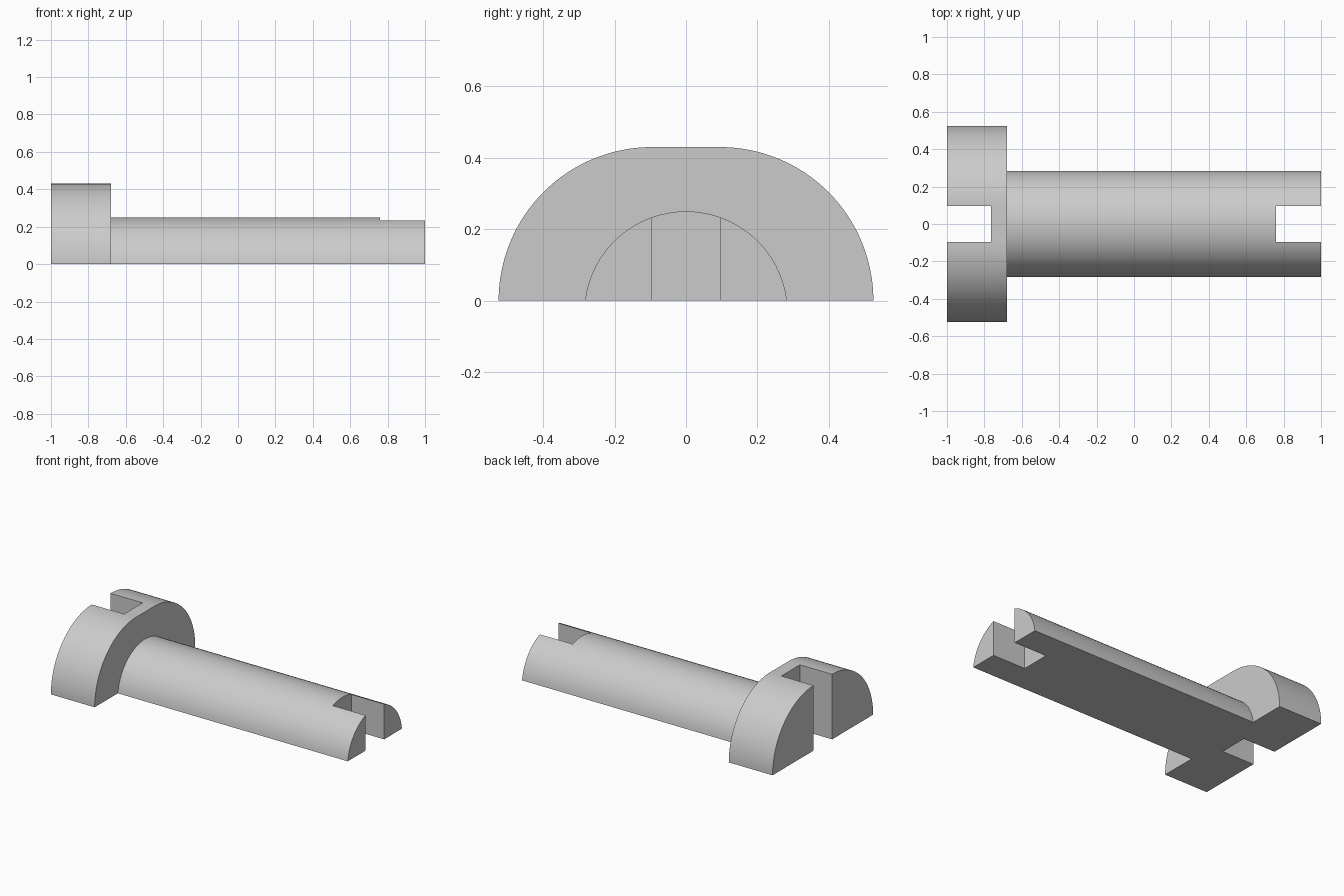
import bpy
import bmesh
from math import sin, cos, pi, asin

if "Cube" in bpy.data.objects:
    bpy.data.objects.remove(bpy.data.objects["Cube"])

steel = bpy.data.materials.new("plain grey")
steel.use_nodes = True
GREY = (0.6, 0.6, 0.6, 1)
steel.diffuse_color = GREY
steel.node_tree.nodes["Principled BSDF"].inputs["Base Color"].default_value = GREY

STEPS = 32


def arc(cy, cz, radius, start, end):
    angles = [start + (end - start) * i / STEPS for i in range(STEPS + 1)]
    return [(cy + radius * cos(a), cz + radius * sin(a)) for a in angles]


def extrude_x(name, profile, x0, x1):
    """Extrude a closed (y, z) profile along x."""
    bm = bmesh.new()
    face = bm.faces.new([bm.verts.new((x0, y, z)) for y, z in profile])
    moved = bmesh.ops.extrude_face_region(bm, geom=[face])["geom"]
    verts = [v for v in moved if isinstance(v, bmesh.types.BMVert)]
    bmesh.ops.translate(bm, verts=verts, vec=(x1 - x0, 0, 0))
    bmesh.ops.recalc_face_normals(bm, faces=bm.faces)
    mesh = bpy.data.meshes.new(name)
    bm.to_mesh(mesh)
    bm.free()
    mesh.materials.append(steel)
    obj = bpy.data.objects.new(name, mesh)
    bpy.context.collection.objects.link(obj)
    return obj


def cut_slot(obj, x0, x1, half_width=0.097):
    """Cut a vertical slot right through the part, then smooth its curve."""
    box = [(-half_width, -1), (half_width, -1), (half_width, 1), (-half_width, 1)]
    cutter = extrude_x("slot_cutter", box, x0, x1)
    cutter.hide_render = True
    mod = obj.modifiers.new("slot", 'BOOLEAN')
    mod.operation = 'DIFFERENCE'
    mod.solver = 'EXACT'
    mod.object = cutter
    bpy.ops.object.select_all(action='DESELECT')
    obj.select_set(True)
    bpy.context.view_layer.objects.active = obj
    bpy.ops.object.modifier_apply(modifier=mod.name)
    bpy.data.objects.remove(cutter)
    bpy.ops.object.shade_smooth_by_angle(angle=pi / 6)


# Head: two quarter rounds joined by a flat top
HEAD_R, HEAD_Y = 0.43, 0.095
head_profile = (arc(HEAD_Y, 0, HEAD_R, 0, pi / 2)
                + arc(-HEAD_Y, 0, HEAD_R, pi / 2, pi))
head = extrude_x("head", head_profile, -1, -0.68)
cut_slot(head, -1.2, -0.765)

# Shaft: a round bar sliced just above its axis
SHAFT_R, SHAFT_Z = 0.285, -0.035
dip = asin(-SHAFT_Z / SHAFT_R)
shaft = extrude_x("shaft", arc(0, SHAFT_Z, SHAFT_R, dip, pi - dip), -0.68, 1)
cut_slot(shaft, 0.76, 1.2)
